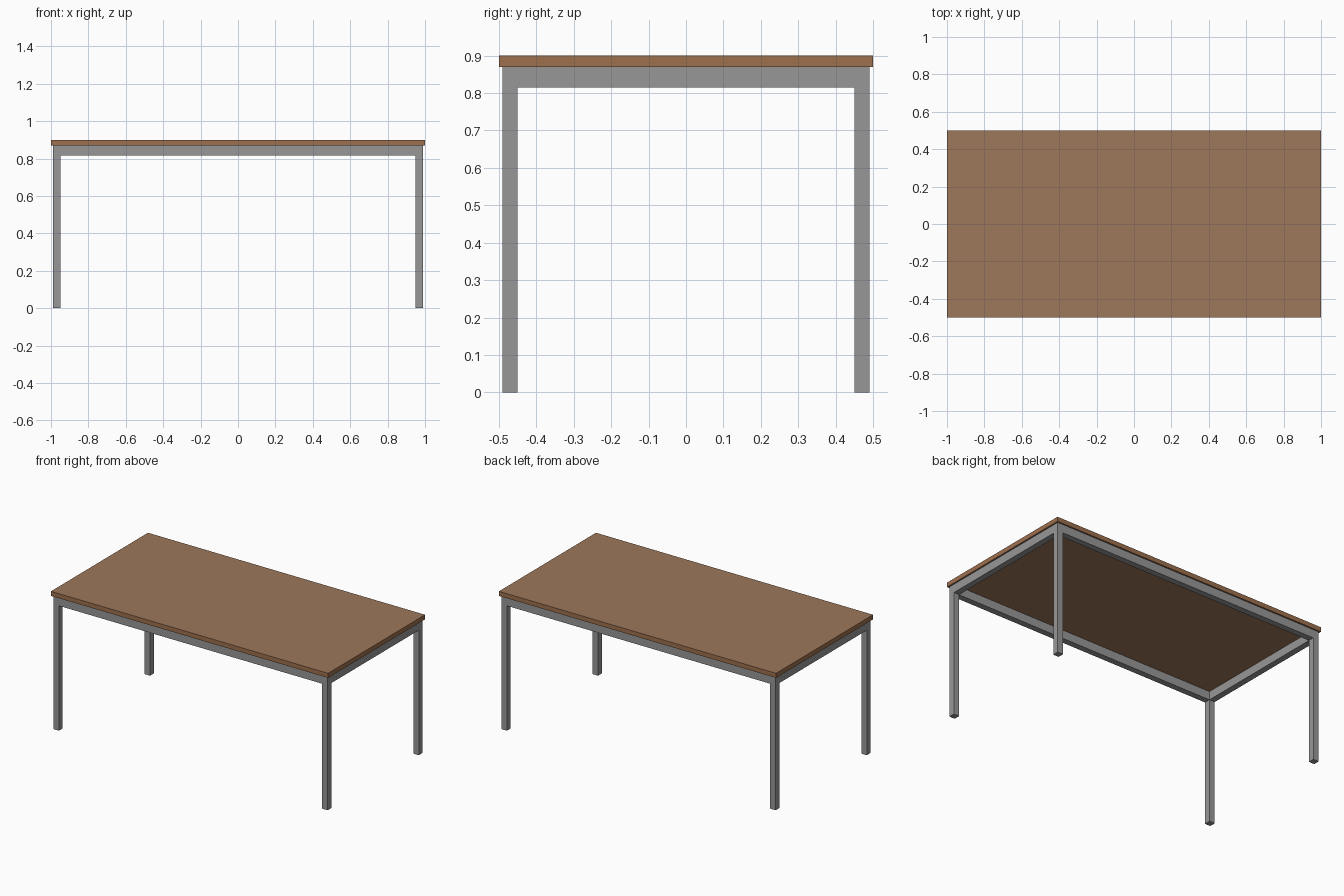
import bpy, bmesh
from mathutils import Matrix, Vector

if "Cube" in bpy.data.objects:
    bpy.data.objects.remove(bpy.data.objects["Cube"])


def material(name, rgb):
    m = bpy.data.materials.new(name)
    m.diffuse_color = (*rgb, 1)
    m.use_nodes = True
    m.node_tree.nodes["Principled BSDF"].inputs["Base Color"].default_value = m.diffuse_color
    return m


wood = material("brown wood", (0.34, 0.185, 0.105))
edge = material("brown edge band", (0.34, 0.16, 0.075))
metal = material("grey metal", (0.31, 0.31, 0.31))


def box(name, lo, hi, *mats):
    lo, hi = Vector(lo), Vector(hi)
    bm = bmesh.new()
    bmesh.ops.create_cube(bm, size=1, matrix=Matrix.Translation((lo + hi) / 2)
                          @ Matrix.Diagonal((*(hi - lo), 1)))
    me = bpy.data.meshes.new(name)
    bm.to_mesh(me)
    bm.free()
    ob = bpy.data.objects.new(name, me)
    bpy.context.collection.objects.link(ob)
    for m in mats:
        me.materials.append(m)
    return ob


UNDER, RAIL = 0.87, 0.815      # tabletop underside, rail underside
X, Y, T = 0.99, 0.49, 0.04     # frame half sizes and tube width

# Tabletop with edge band on its sides
top = box("tabletop", (-1, -0.5, UNDER), (1, 0.5, 0.9), wood, edge)
for p in top.data.polygons:
    p.material_index = 0 if abs(p.normal.z) > 0.5 else 1

# Four square legs
for sx, xn in ((-1, "left"), (1, "right")):
    for sy, yn in ((-1, "front"), (1, "back")):
        cx, cy = sx * (X - T / 2), sy * (Y - T / 2)
        box(f"{yn}_{xn}_leg", (cx - T / 2, cy - T / 2, 0),
            (cx + T / 2, cy + T / 2, UNDER), metal)

# Rails between the legs, flush with their outer faces
for s, xn, yn in ((-1, "left", "front"), (1, "right", "back")):
    cx, cy = s * (X - T / 2), s * (Y - T / 2)
    box(f"{yn}_rail", (-X + T, cy - T / 2, RAIL), (X - T, cy + T / 2, UNDER), metal)
    box(f"{xn}_rail", (cx - T / 2, -Y + T, RAIL), (cx + T / 2, Y - T, UNDER), metal)
